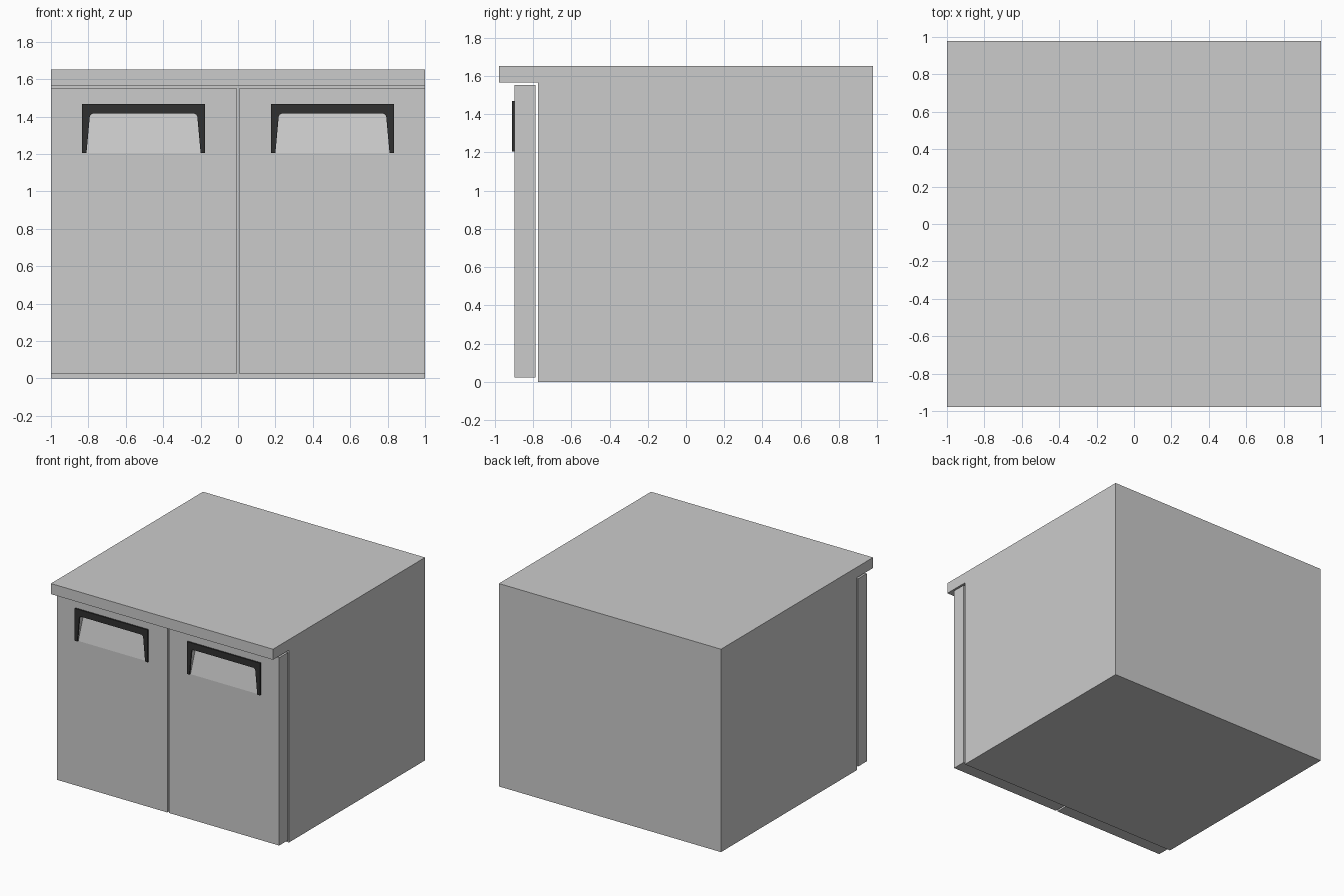
import bpy, bmesh
from mathutils import Vector

if "Cube" in bpy.data.objects:
    bpy.data.objects.remove(bpy.data.objects["Cube"])


def finish(name, bm):
    bmesh.ops.recalc_face_normals(bm, faces=bm.faces)
    mesh = bpy.data.meshes.new(name)
    bm.to_mesh(mesh)
    bm.free()
    obj = bpy.data.objects.new(name, mesh)
    bpy.context.collection.objects.link(obj)
    return obj


def prism(name, points, sweep):
    """Extrude a closed outline of 3D points along the sweep vector."""
    bm = bmesh.new()
    face = bm.faces.new([bm.verts.new(p) for p in points])
    out = bmesh.ops.extrude_face_region(bm, geom=[face], use_keep_orig=True)
    verts = [v for v in out["geom"] if isinstance(v, bmesh.types.BMVert)]
    bmesh.ops.translate(bm, verts=verts, vec=Vector(sweep))
    return finish(name, bm)


def hull(name, points):
    bm = bmesh.new()
    for p in points:
        bm.verts.new(p)
    bmesh.ops.convex_hull(bm, input=bm.verts)
    return finish(name, bm)


W, D, H = 1.0, 0.978, 1.652
DOOR_FRONT, DOOR_BACK = -0.898, -0.787
Z_LOW, Z_IN, Z_TOP = 1.205, 1.415, 1.468

black = bpy.data.materials.new("black_plastic")
black.diffuse_color = (0.03, 0.03, 0.03, 1)
black.use_nodes = True
black.node_tree.nodes["Principled BSDF"].inputs["Base Color"].default_value = black.diffuse_color

# Cabinet body with overhanging worktop, one side profile
profile = [(D, 0), (D, H), (-D, H), (-D, 1.566), (-0.773, 1.566), (-0.773, 0)]
prism("cabinet_body", [(-W, y, z) for y, z in profile], (2 * W, 0, 0))

for side, s in (("left", -1), ("right", 1)):
    cx = s * 0.505

    # Door slab
    x0, x1 = sorted((s * 0.008, s * W))
    door = prism(side + "_door",
                 [(x0, DOOR_FRONT, 0.023), (x1, DOOR_FRONT, 0.023),
                  (x1, DOOR_FRONT, 1.552), (x0, DOOR_FRONT, 1.552)],
                 (0, DOOR_BACK - DOOR_FRONT, 0))

    # Finger recess: a wedge that is deepest at the top
    pts = []
    for k in (-1, 1):
        pts += [(cx + k * 0.305, DOOR_FRONT, Z_LOW), (cx + k * 0.305, -0.95, Z_LOW),
                (cx + k * 0.286, -0.95, Z_IN), (cx + k * 0.286, -0.855, Z_IN)]
    cutter = hull(side + "_recess_cutter", pts)
    cutter.hide_render = True
    cutter.hide_viewport = True
    cut = door.modifiers.new("recess", "BOOLEAN")
    cut.operation = "DIFFERENCE"
    cut.solver = "EXACT"
    cut.object = cutter

    # Handle surround with tapered legs and eased inner corners
    half = [(0.329, Z_TOP), (0.329, Z_LOW), (0.305, Z_LOW),
            (0.288, Z_IN - 0.018), (0.283, Z_IN - 0.006), (0.272, Z_IN)]
    outline = half + [(-x, z) for x, z in reversed(half)]
    handle = prism(side + "_handle", [(cx + x, -0.91, z) for x, z in outline],
                   (0, DOOR_FRONT + 0.91, 0))
    handle.data.materials.append(black)
